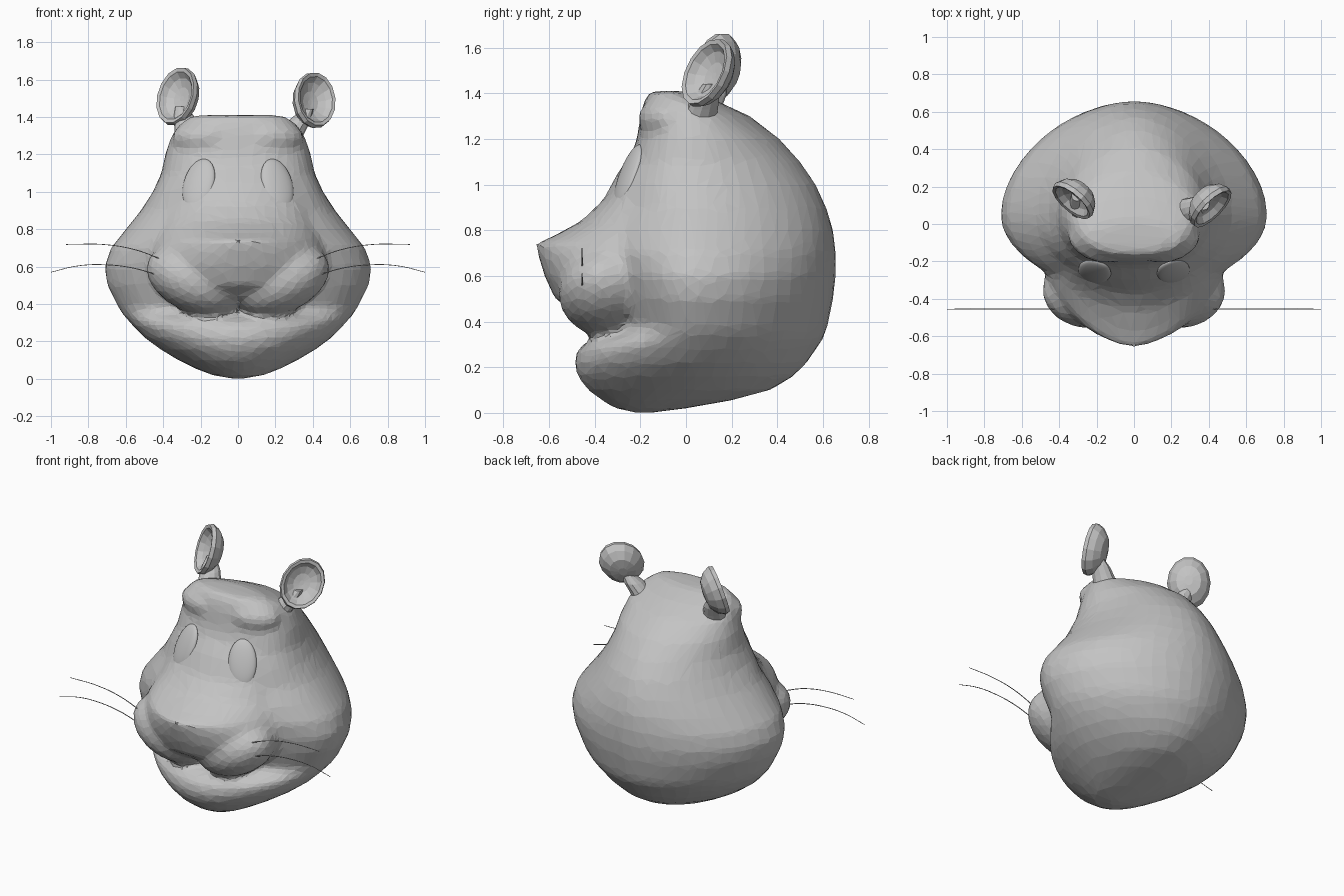
import bpy, bmesh, math
from mathutils import Vector, Matrix, Euler, Quaternion

old = bpy.data.objects.get("Cube")
if old:
    bpy.data.objects.remove(old, do_unlink=True)

grey = bpy.data.materials.new("plain grey")
grey.use_nodes = True
grey.diffuse_color = (0.55, 0.55, 0.55, 1)
grey.node_tree.nodes["Principled BSDF"].inputs["Base Color"].default_value = (0.55, 0.55, 0.55, 1)


def finish(bm, name):
    """Turn a bmesh into a named, coloured object."""
    bmesh.ops.recalc_face_normals(bm, faces=bm.faces[:])
    mesh = bpy.data.meshes.new(name)
    bm.to_mesh(mesh)
    bm.free()
    mesh.materials.append(grey)
    ob = bpy.data.objects.new(name, mesh)
    bpy.context.scene.collection.objects.link(ob)
    return ob


def loft(bm, rings):
    """Skin a list of closed point rings and cap both ends."""
    rows = [[bm.verts.new(p) for p in ring] for ring in rings]
    n = len(rows[0])
    for a, b in zip(rows, rows[1:]):
        for i in range(n):
            j = (i + 1) % n
            bm.faces.new((a[i], a[j], b[j], b[i]))
    bm.faces.new(rows[0])
    bm.faces.new(rows[-1])


def unit_ring(n, back, front):
    """Superellipse points of radius one, with its own power in front (y < 0)."""
    pts = []
    for i in range(n):
        c, s = math.cos(math.tau * i / n), math.sin(math.tau * i / n)
        e = 2 / (back if s > 0 else front)
        pts.append((math.copysign(abs(c) ** e, c), math.copysign(abs(s) ** e, s)))
    return pts


def ball(bm, loc, size, rot=(0, 0, 0)):
    m = Matrix.LocRotScale(Vector(loc), Euler(rot), Vector(size))
    bmesh.ops.create_uvsphere(bm, u_segments=24, v_segments=16, radius=1, matrix=m)


# Skull and jaw: height, half width, front y, back y
SKULL = [
    (0.0, 0.03, -0.22, -0.15), (0.02, 0.14, -0.31, 0.0), (0.055, 0.23, -0.37, 0.2),
    (0.1, 0.32, -0.43, 0.37), (0.16, 0.42, -0.475, 0.47), (0.22, 0.50, -0.49, 0.53),
    (0.28, 0.56, -0.475, 0.57), (0.315, 0.59, -0.43, 0.595), (0.335, 0.61, -0.35, 0.605),
    (0.38, 0.64, -0.29, 0.62), (0.5, 0.70, -0.32, 0.645), (0.6, 0.715, -0.35, 0.657),
    (0.7, 0.68, -0.38, 0.657), (0.8, 0.60, -0.38, 0.645), (0.9, 0.52, -0.34, 0.615),
    (1.0, 0.455, -0.29, 0.57), (1.1, 0.41, -0.25, 0.5), (1.2, 0.39, -0.215, 0.41),
    (1.3, 0.355, -0.2, 0.28), (1.36, 0.315, -0.185, 0.15), (1.4, 0.26, -0.165, 0.04),
    (1.41, 0.2, -0.14, 0.0),
]
bm = bmesh.new()
rings = []
for z, hw, front, back in SKULL:
    mid = min(0.05, (front + back) / 2)
    ring = unit_ring(48, 1.82, 2.4 if z > 0.9 else 2)
    rings.append([Vector((x * hw, mid + y * (back - mid if y > 0 else mid - front), z))
                  for x, y in ring])
loft(bm, rings)

# Muzzle rising to the bridge of the nose: height, half width, front y, front power
MUZZLE = [
    (0.43, 0.28, -0.47, 2), (0.5, 0.44, -0.575, 2), (0.6, 0.495, -0.62, 1.95),
    (0.68, 0.485, -0.645, 1.85), (0.74, 0.465, -0.66, 1.7), (0.775, 0.445, -0.58, 1.8),
    (0.84, 0.41, -0.46, 1.9), (0.93, 0.37, -0.365, 2), (1.05, 0.33, -0.3, 2),
    (1.12, 0.28, -0.25, 2),
]
HINGE = -0.15
loft(bm, [[Vector((x * hw, HINGE + y * (HINGE - front if y < 0 else 0.1), z))
           for x, y in unit_ring(40, 2, power)] for z, hw, front, power in MUZZLE])

# Upper lip lobes and brow ridges
for s in (-1, 1):
    ball(bm, (s * 0.235, -0.355, 0.525), (0.27, 0.205, 0.17), (0, -s * 0.42, 0))
    ball(bm, (s * 0.2, -0.105, 1.29), (0.16, 0.095, 0.085), (0, 0, s * 0.35))

# Fuse the head into one skin, then reduce it to broad facets
source = finish(bm, "head_source")
remesh = source.modifiers.new("fuse", 'REMESH')
remesh.mode = 'VOXEL'
remesh.voxel_size = 0.02
smooth = source.modifiers.new("soften", 'SMOOTH')
smooth.factor = 0.5
smooth.iterations = 10
reduce = source.modifiers.new("facets", 'DECIMATE')
reduce.ratio = 0.08
bpy.context.view_layer.update()
graph = bpy.context.evaluated_depsgraph_get()
skin = bpy.data.meshes.new_from_object(source.evaluated_get(graph))
bpy.data.objects.remove(source, do_unlink=True)
skin.name = "head"
skin.materials.clear()
skin.materials.append(grey)
skin.polygons.foreach_set("use_smooth", [False] * len(skin.polygons))
skin.polygons.foreach_set("material_index", [0] * len(skin.polygons))
bpy.context.scene.collection.objects.link(bpy.data.objects.new("head", skin))

# Ears: a cupped dish on a flared stalk; radius and depth of the dish profile
DISH = [(0.03, -0.075), (0.09, -0.065), (0.135, -0.03), (0.157, 0.01),
        (0.15, 0.035), (0.13, 0.03), (0.105, 0.0), (0.06, -0.02), (0.015, -0.025)]
EARS = [("right_ear", -1, (-0.315, 0.14, 1.505), 0), ("left_ear", 1, (0.4, 0.105, 1.485), -0.5)]
for name, s, centre, lean in EARS:
    bm = bmesh.new()
    facing = Vector((s * 0.62, -0.72, 0.3)).to_track_quat('Z', 'Y')
    facing = facing @ Quaternion((0, 0, 1), lean)
    place = Matrix.LocRotScale(Vector(centre), facing, Vector((0.84, 1.04, 1)))
    loft(bm, [[place @ Vector((x * r, y * r, d)) for x, y in unit_ring(14, 2, 2)] for r, d in DISH])
    base = Vector((s * 0.25, 0.05, 1.27))
    tip = place @ Vector((0, -0.04, -0.03))
    loft(bm, [[base.lerp(tip, t) + Vector((x * r, y * r, 0)) for x, y in unit_ring(12, 2, 2)]
              for t, r in ((0, 0.085), (0.35, 0.07), (0.65, 0.06), (1, 0.03))])
    finish(bm, name)

# Eyes: shallow ovals lying on the sloping face
for name, s in (("right_eye", -1), ("left_eye", 1)):
    bm = bmesh.new()
    ball(bm, (s * 0.21, -0.253, 1.04), (0.088, 0.028, 0.147), (-0.4, -s * 0.08, s * 0.4))
    eye = finish(bm, name)
    eye.data.polygons.foreach_set("use_smooth", [True] * len(eye.data.polygons))

# Whiskers: fine tapering curves, x and z along each one
WHISKERS = {
    "upper": [(0.4, 0.635), (0.55, 0.69), (0.72, 0.718), (0.92, 0.718)],
    "lower": [(0.43, 0.555), (0.56, 0.592), (0.72, 0.61), (0.86, 0.603), (1.0, 0.57)],
}
for level, path in WHISKERS.items():
    for side, s in (("right", -1), ("left", 1)):
        curve = bpy.data.curves.new(side + "_" + level + "_whisker", 'CURVE')
        curve.dimensions = '3D'
        curve.bevel_depth = 0.003
        curve.bevel_resolution = 1
        curve.resolution_u = 6
        spline = curve.splines.new('BEZIER')
        spline.bezier_points.add(len(path) - 1)
        for i, (point, (x, z)) in enumerate(zip(spline.bezier_points, path)):
            point.co = (s * x, -0.455, z)
            point.handle_left_type = point.handle_right_type = 'AUTO'
            point.radius = 1 - 0.4 * i / (len(path) - 1)
        curve.materials.append(grey)
        bpy.context.scene.collection.objects.link(bpy.data.objects.new(curve.name, curve))
